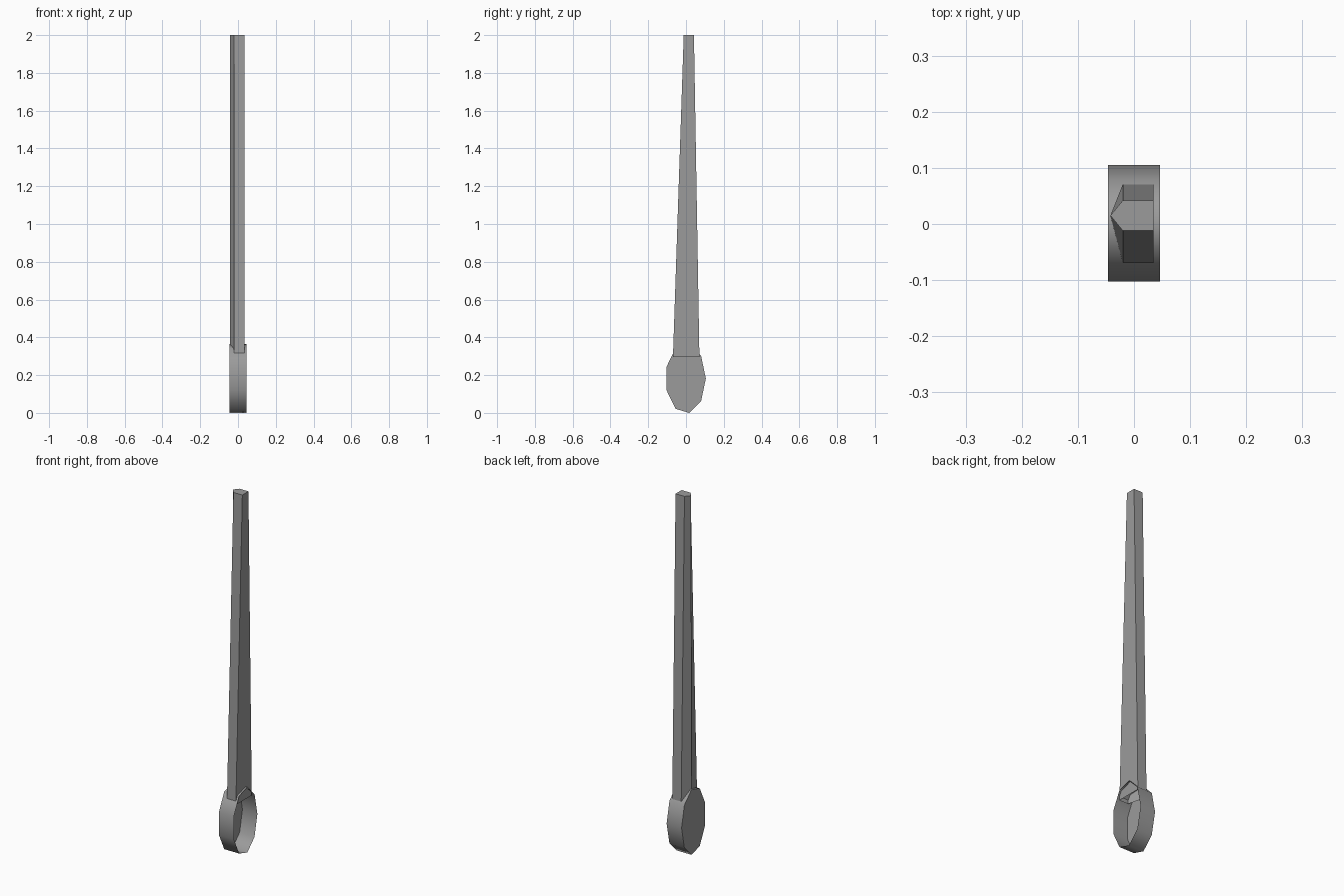
import bpy, bmesh
from math import cos, sin, radians

if "Cube" in bpy.data.objects:
    bpy.data.objects.remove(bpy.data.objects["Cube"])

dark_grey = bpy.data.materials.new("dark_grey")
dark_grey.diffuse_color = (0.33, 0.33, 0.33, 1)
dark_grey.use_nodes = True
dark_grey.node_tree.nodes["Principled BSDF"].inputs["Base Color"].default_value = dark_grey.diffuse_color


def make_object(name, bm):
    bmesh.ops.recalc_face_normals(bm, faces=bm.faces[:])
    mesh = bpy.data.meshes.new(name)
    bm.to_mesh(mesh)
    bm.free()
    mesh.materials.append(dark_grey)
    obj = bpy.data.objects.new(name, mesh)
    bpy.context.collection.objects.link(obj)
    return obj


# Walls between two sections, closed at the first and/or second end
def loft(bm, first, second, cap_first, cap_second):
    a = [bm.verts.new(p) for p in first]
    b = [bm.verts.new(p) for p in second]
    n = len(a)
    for i in range(n):
        j = (i + 1) % n
        bm.faces.new((a[i], a[j], b[j], b[i]))
    if cap_first:
        bm.faces.new(a[::-1])
    if cap_second:
        bm.faces.new(b)


# Nine-sided cup: closed on the -x side, open on the +x side
def cup_ring(x):
    return [(x, -0.002 + 0.107 * cos(radians(40 * i)),
             0.182 + 0.185 * sin(radians(40 * i))) for i in range(9)]


bm = bmesh.new()
loft(bm, cup_ring(-0.046), cup_ring(0.046), True, False)
cup = make_object("cup", bm)
cup.select_set(True)
bpy.context.view_layer.objects.active = cup
bpy.ops.object.shade_smooth_by_angle(angle=radians(75))


# Tapering five-sided handle with a ridge along the -x side, open underneath
def handle_section(y0, y1, z, ridge_y):
    return [(-0.042, ridge_y, z), (-0.02, y0, z), (0.035, y0, z),
            (0.035, y1, z), (-0.02, y1, z)]


bm = bmesh.new()
loft(bm, handle_section(-0.069, 0.071, 0.295, 0.012),
     handle_section(-0.012, 0.042, 2.0, 0.015), False, True)
make_object("handle", bm)
